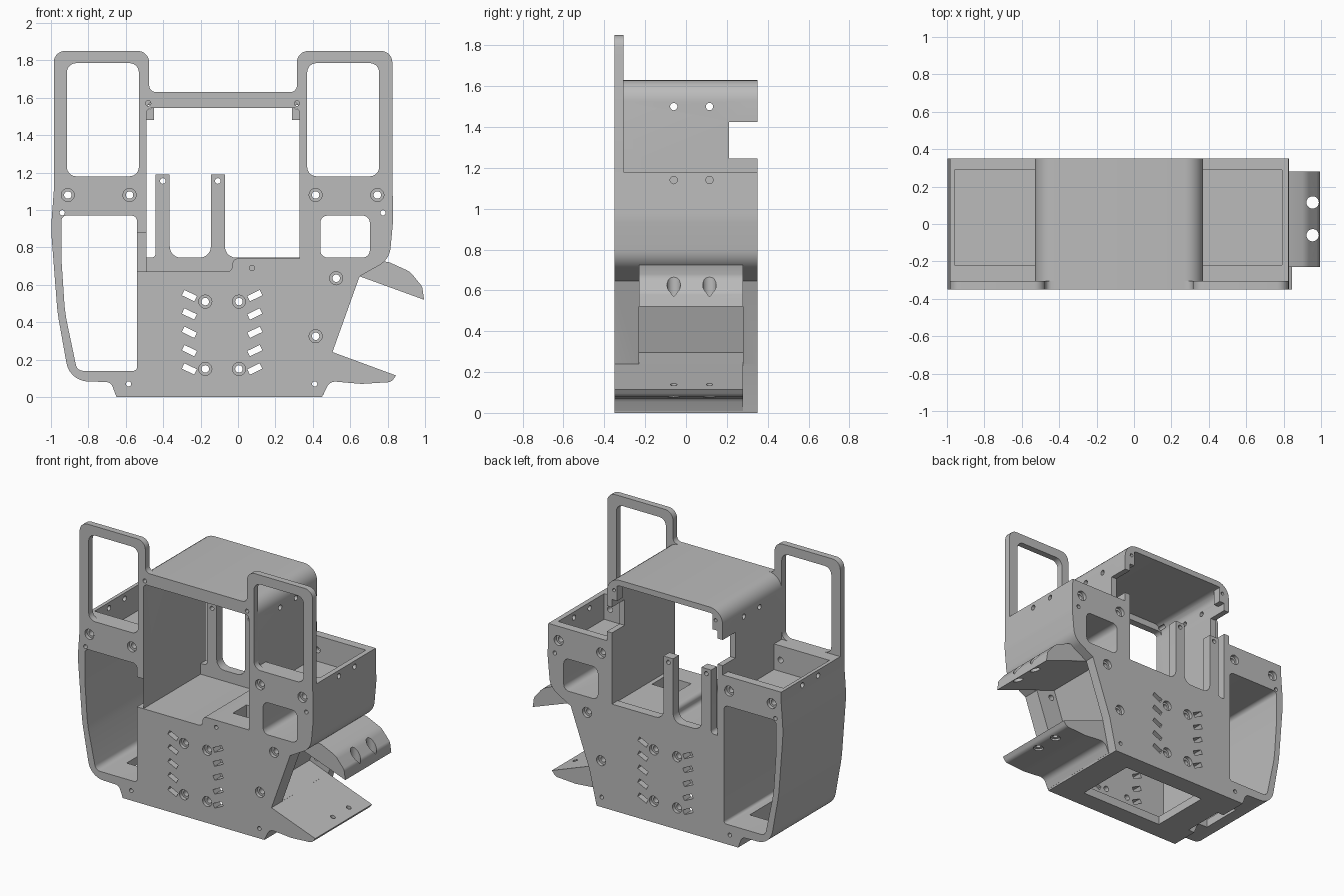
import bpy, bmesh, math
from mathutils import Vector, Matrix

if "Cube" in bpy.data.objects:
    bpy.data.objects.remove(bpy.data.objects["Cube"])

grey = bpy.data.materials.new("plain grey")
grey.use_nodes = True
COLOUR = (0.5, 0.5, 0.5, 1)
grey.diffuse_color = COLOUR
grey.node_tree.nodes["Principled BSDF"].inputs["Base Color"].default_value = COLOUR

FRONT, BACK = -0.35, 0.35
OUT = 0.4


def mirror_x(x):
    """Reflect across the centre of the hood."""
    return -0.16 - x


def fillet(pts, steps=7):
    """Round each (x, z, radius) corner of a closed profile."""
    out = []
    for i, p in enumerate(pts):
        c = Vector(p[:2])
        r = p[2] if len(p) > 2 else 0
        a = Vector(pts[i - 1][:2]) - c
        b = Vector(pts[(i + 1) % len(pts)][:2]) - c
        if r == 0:
            out.append(c)
            continue
        half = a.angle(b) / 2
        t = min(r / math.tan(half), 0.48 * a.length, 0.48 * b.length)
        r = t * math.tan(half)
        s, e = c + a.normalized() * t, c + b.normalized() * t
        mid = c + (a.normalized() + b.normalized()).normalized() * (r / math.sin(half))
        turn = (s - mid).angle_signed(e - mid)
        for k in range(steps + 1):
            q = Matrix.Rotation(-turn * k / steps, 2) @ (s - mid)
            out.append(mid + q)
    return out


def make(name, bm):
    bmesh.ops.recalc_face_normals(bm, faces=bm.faces)
    mesh = bpy.data.meshes.new(name)
    bm.to_mesh(mesh)
    bm.free()
    mesh.materials.append(grey)
    ob = bpy.data.objects.new(name, mesh)
    bpy.context.collection.objects.link(ob)
    return ob


def prism(name, pts, y0=FRONT, y1=BACK):
    bm = bmesh.new()
    face = bm.faces.new([bm.verts.new((p.x, y0, p.y)) for p in fillet(pts)])
    ext = bmesh.ops.extrude_face_region(bm, geom=[face])
    verts = [v for v in ext["geom"] if isinstance(v, bmesh.types.BMVert)]
    bmesh.ops.translate(bm, verts=verts, vec=(0, y1 - y0, 0))
    return make(name, bm)


def block(x0, x1, y0, y1, z0, z1, r=0):
    return prism("cutter", [(x0, z0, r), (x1, z0, r), (x1, z1, r), (x0, z1, r)], y0, y1)


def rod(centre, r, length, axis="Y"):
    bm = bmesh.new()
    turn = {"X": Matrix.Rotation(math.pi / 2, 4, "Y"),
            "Y": Matrix.Rotation(math.pi / 2, 4, "X"), "Z": Matrix()}[axis]
    bmesh.ops.create_cone(bm, cap_ends=True, segments=20, radius1=r, radius2=r,
                          depth=length, matrix=Matrix.Translation(centre) @ turn)
    return make("cutter", bm)


def cut(ob, *cutters):
    bpy.context.view_layer.objects.active = ob
    for c in cutters:
        c.hide_render = True
        m = ob.modifiers.new("cut", "BOOLEAN")
        m.operation, m.solver, m.object = "DIFFERENCE", "EXACT", c
        bpy.ops.object.modifier_apply(modifier=m.name)
        bpy.data.objects.remove(c)


# Main shell: one deep profile
body = prism("main_shell", [
    (-0.65, 0), (-0.68, 0.08, 0.04), (-0.9, 0.085, 0.12), (-0.965, 0.45, 0.9),
    (-1, 0.9, 0.9), (-0.985, 1.1), (-0.985, 1.18), (-0.53, 1.18), (-0.53, 1.63, 0.1),
    (0.37, 1.63, 0.1), (0.37, 1.18), (0.825, 1.18), (0.83, 0.95, 0.4),
    (0.81, 0.735, 0.12), (0.65, 0.645), (0.505, 0.24), (0.45, 0)])

# Side bay, small window and the stepped centre opening
cut(body,
    prism("cutter", [(-0.945, 0.97, 0.03), (-0.54, 0.97, 0.03), (-0.54, 0.14, 0.02),
                     (-0.86, 0.14, 0.04), (-0.925, 0.45, 0.9), (-0.945, 0.75, 0.9)], -OUT, OUT),
    block(0.44, 0.705, -OUT, OUT, 0.745, 0.97, 0.04),
    prism("cutter", [(-0.49, 0.67), (-0.03, 0.67, 0.03), (-0.03, 0.74, 0.03), (0.33, 0.74),
                     (0.33, 1.545, 0.03), (-0.49, 1.545, 0.03)], -OUT, OUT),
    block(-0.49, 0.33, -0.3, OUT, 1.4, 1.59, 0.06),
    block(-0.56, -0.49, -OUT, -0.2, 0.67, 0.88))

# Open-topped compartments and hood side notches
for x0, x1 in ((-0.96, -0.53), (0.37, 0.79)):
    cut(body, block(x0, x1, -0.22, 0.29, 1.0, 1.25))
for x in (-0.51, 0.35):
    cut(body, block(x - 0.06, x + 0.06, 0.21, OUT, 1.245, 1.425))

# Lower cavity, floor openings and mouth recess
cut(body,
    block(-0.49, 0.3, -0.28, 0.28, 0.06, 0.62),
    block(-0.4, 0.25, -0.22, 0.22, -0.1, 0.1),
    block(0.1, 0.3, -0.2, -0.05, 0.55, 0.8),
    block(-0.76, -0.6, -0.15, 0.15, -0.1, 0.2),
    prism("cutter", [(0.36, 0.295), (0.56, 0.22), (0.71, 0.624), (0.5, 0.7)], -0.23, 0.28))

# Front frames standing above the compartments
towers = []
for side in ("right", "left"):
    fx = (lambda x: x) if side == "right" else mirror_x
    pts = [(-0.985, 1.12), (-0.985, 1.85, 0.06), (-0.475, 1.85, 0.06), (-0.475, 1.63, 0.05),
           (-0.4, 1.63), (-0.4, 1.545), (-0.49, 1.545), (-0.49, 1.12)]
    tower = prism(side + "_frame", [(fx(p[0]), *p[1:]) for p in pts], FRONT, -0.305)
    lo, hi = sorted((fx(-0.915), fx(-0.53)))
    cut(tower, block(lo, hi, -OUT, 0, 1.18, 1.785, 0.05))
    towers.append(tower)
    # Screw block in the rear corner of the hood
    lo, hi = sorted((fx(-0.5), fx(-0.45)))
    corner = block(lo, hi, 0.29, BACK, 1.48, 1.6)
    corner.name = side + "_hood_corner"
    cut(corner, rod((fx(-0.475), 0.32, 1.55), 0.012, 0.2))

# Rear rim with two upright prongs
prongs = prism("rear_prongs", [
    (-0.49, 0.63), (-0.49, 0.745), (-0.44, 0.745, 0.04), (-0.44, 1.19), (-0.365, 1.19),
    (-0.365, 0.745, 0.06), (-0.145, 0.745, 0.06), (-0.145, 1.19), (-0.07, 1.19),
    (-0.07, 0.745, 0.06), (0.33, 0.745), (0.33, 0.63)], 0.285, BACK)
for x in (-0.402, -0.108):
    cut(prongs, rod((x, 0.3, 1.155), 0.015, 0.3))

# Upper and lower lips of the mouth
upper = prism("upper_lip", [(0.5, 0.7), (0.995, 0.52), (0.985, 0.59, 0.04),
                            (0.92, 0.67, 0.1), (0.81, 0.72), (0.7, 0.74)], -0.23, 0.28)
lower = prism("lower_lip", [(0.4, 0.05), (0.4, 0.279), (0.845, 0.115), (0.82, 0.08, 0.04),
                            (0.66, 0.07, 0.2), (0.49, 0.085, 0.05), (0.455, 0.01)], FRONT, 0.28)
for y in (-0.06, 0.115):
    cut(upper, rod((0.955, y, 0.6), 0.033, 0.4, "Z"))
    cut(lower, rod((0.78, y, 0.1), 0.016, 0.3, "Z"), rod((0.78, y, 0.06), 0.033, 0.06, "Z"))
    # Side screw holes
    for x in (-0.51, 0.35):
        cut(body, rod((x, y, 1.5), 0.018, 0.2, "X"))
    for x in (-0.98, 0.81):
        cut(body, rod((x, y, 1.14), 0.018, 0.1, "X"))

# Counterbored screw holes through front and back
bores = [(x, z) for x in (-0.175, 0.005) for z in (0.15, 0.51)]
bores += [(x, 1.08) for x in (-0.91, -0.58, 0.415, 0.745)]
bores += [(0.525, 0.635), (0.415, 0.325)]
for x, z in bores:
    cut(body, rod((x, 0, z), 0.02, 1))
    for y in (FRONT, BACK):
        cut(body, rod((x, y, z), 0.035, 0.05))

# Small screw holes
for x, z in ((-0.94, 0.985), (0.775, 0.985), (0.075, 0.69), (-0.585, 0.07), (0.41, 0.07)):
    cut(body, rod((x, 0, z), 0.014, 1))
cut(lower, rod((0.41, 0, 0.07), 0.014, 1))
for tower, x in zip(towers, (-0.48, 0.315)):
    for ob in (tower, body):
        cut(ob, rod((x, FRONT, 1.57), 0.014, 0.2))

# Slanted vent slots in two columns
for x, tilt in ((-0.26, -0.45), (0.09, 0.45)):
    for i in range(5):
        z = 0.15 + i * 0.098
        turn = Matrix.Rotation(-tilt, 2)
        w, h = 0.037, 0.016
        corners = [turn @ Vector(p) for p in ((-w, -h), (w, -h), (w, h), (-w, h))]
        if (corners[1].y > corners[0].y) != (tilt > 0):
            corners = [Vector((c.x, -c.y)) for c in corners]
        cut(body, prism("cutter", [(x + c.x, z + c.y) for c in corners], -OUT, OUT))

# Smooth the curved walls, keep the edges crisp
bpy.ops.object.select_all(action="DESELECT")
for ob in [body, upper, lower, prongs] + towers:
    ob.select_set(True)
bpy.context.view_layer.objects.active = body
bpy.ops.object.shade_smooth_by_angle(angle=math.radians(30))
